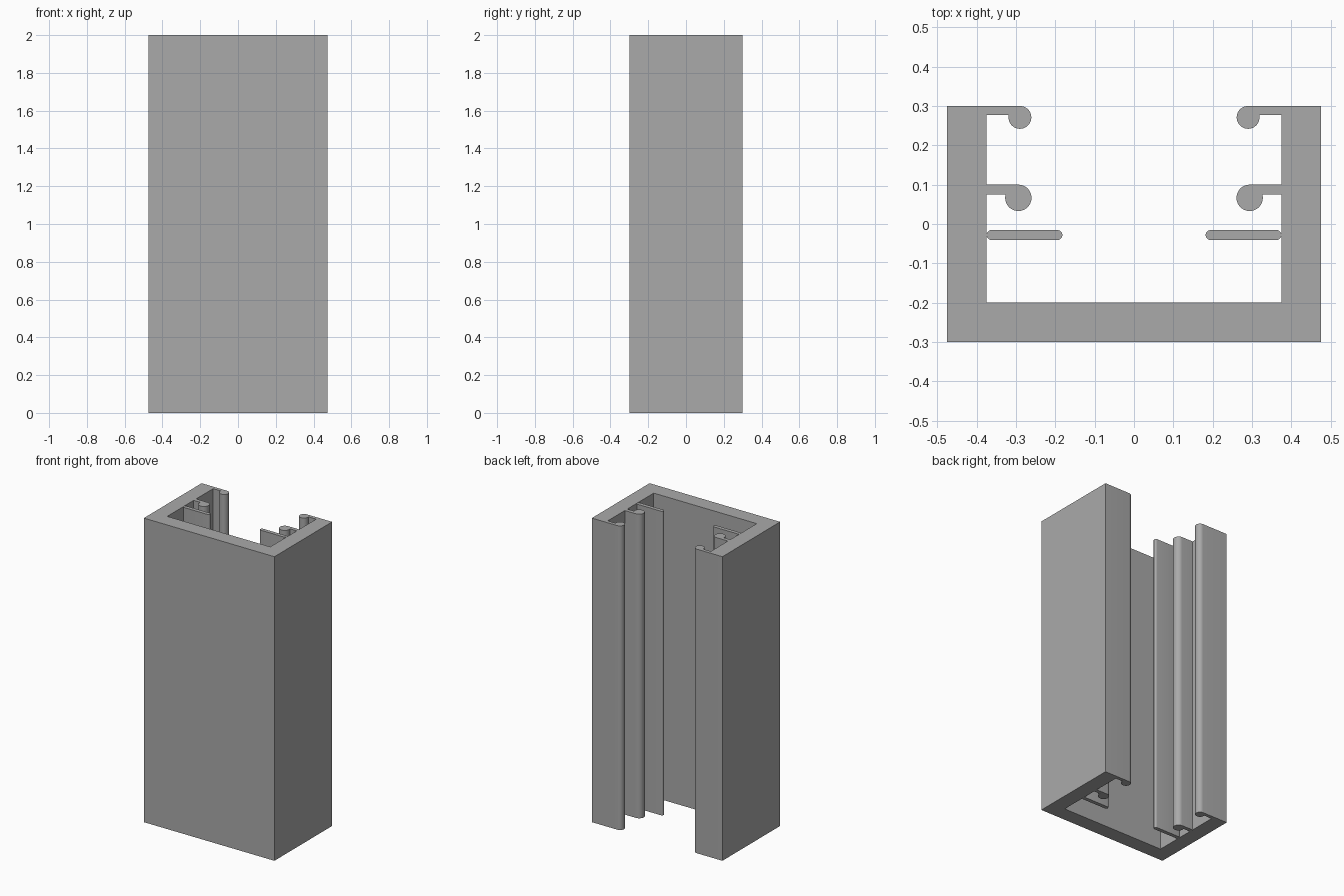
import bpy, bmesh, math

HEIGHT = 2.0

cube = bpy.data.objects.get("Cube")
if cube:
    bpy.data.objects.remove(cube, do_unlink=True)

grey = bpy.data.materials.new("plain grey")
grey.use_nodes = True
colour = (0.4, 0.4, 0.4, 1)
grey.diffuse_color = colour
grey.node_tree.nodes["Principled BSDF"].inputs["Base Color"].default_value = colour


def arc(cx, cy, r, start, end, steps):
    """Points on a circle, angles in degrees."""
    angles = [math.radians(start + (end - start) * i / steps) for i in range(steps + 1)]
    return [(cx + r * math.cos(a), cy + r * math.sin(a)) for a in angles]


def lip(cx, top, r, underside):
    """Flat lip with a rounded bead hanging from its free end."""
    cy = top - r
    end = 360 + math.degrees(math.asin((underside - cy) / r))
    return arc(cx, cy, r, 90, end, 28) + [(WALL, underside)]


def extrude(name, outline):
    """Upright prism from a counter-clockwise outline."""
    bm = bmesh.new()
    base = bm.faces.new([bm.verts.new((x, y, 0)) for x, y in outline])
    grown = bmesh.ops.extrude_face_region(bm, geom=[base], use_keep_orig=True)
    top = [v for v in grown["geom"] if isinstance(v, bmesh.types.BMVert)]
    bmesh.ops.translate(bm, verts=top, vec=(0, 0, HEIGHT))
    bmesh.ops.recalc_face_normals(bm, faces=bm.faces)
    mesh = bpy.data.meshes.new(name)
    bm.to_mesh(mesh)
    bm.free()
    mesh.materials.append(grey)
    obj = bpy.data.objects.new(name, mesh)
    bpy.context.collection.objects.link(obj)
    bpy.ops.object.select_all(action="DESELECT")
    obj.select_set(True)
    bpy.context.view_layer.objects.active = obj
    bpy.ops.object.shade_smooth_by_angle(angle=math.radians(30))
    return obj


def mirrored(points):
    return [(-x, y) for x, y in reversed(points)]


# U-shaped channel with two beaded lips inside each wall
WALL = 0.375
half = [(0.475, -0.3), (0.475, 0.3)]
half += lip(0.29, 0.3, 0.029, 0.277)
half += [(WALL, 0.1)]
half += lip(0.294, 0.1, 0.0335, 0.075)
half += [(WALL, -0.2)]
extrude("channel", half + mirrored(half))

# Thin round-edged fins beside the walls
r = 0.0125
fin = arc(WALL - r, -0.028, r, -90, 90, 12) + arc(0.182 + r, -0.028, r, 90, 270, 12)
extrude("left_fin", fin)
extrude("right_fin", mirrored(fin))
